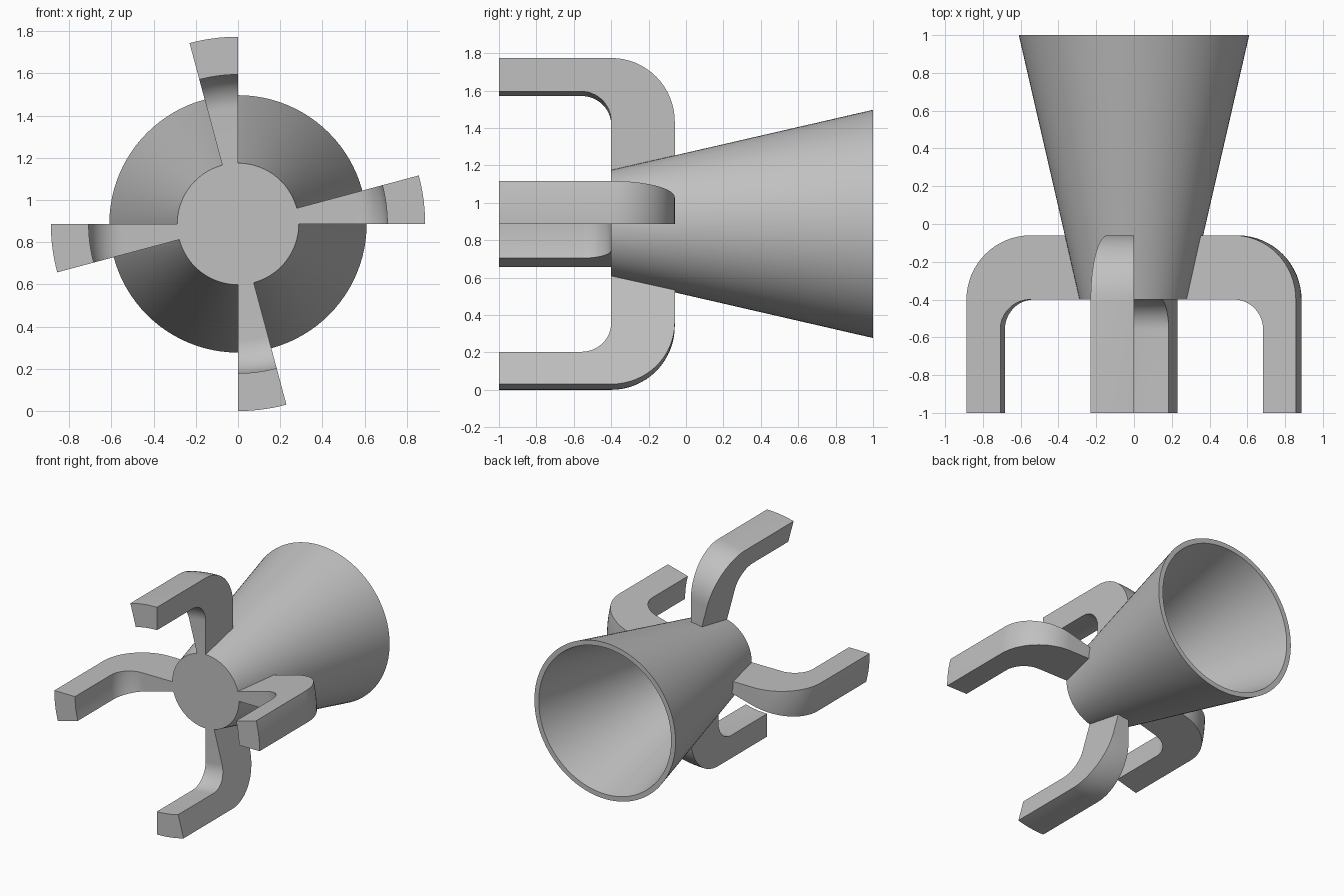
import bpy, math
from math import sin, cos, radians

# Remove the default cube only
cube = bpy.data.objects.get("Cube")
if cube:
    bpy.data.objects.remove(cube, do_unlink=True)

AXIS_Z = 0.887      # height of the horizontal axis
ARM_R = 0.887       # outer radius of the prongs

grey = bpy.data.materials.new("plain_grey")
grey.use_nodes = True
colour = (0.53, 0.53, 0.53, 1)
grey.diffuse_color = colour
grey.node_tree.nodes["Principled BSDF"].inputs["Base Color"].default_value = colour


def sweep(name, profile, start, angle, steps):
    """Revolve a closed (radius, y) profile about the y axis; cap it if partial."""
    full = angle == 360
    rings = steps if full else steps + 1
    n = len(profile)
    verts = []
    for i in range(rings):
        a = radians(start + angle * i / steps)
        verts += [(r * cos(a), y, AXIS_Z + r * sin(a)) for r, y in profile]
    faces = []
    for i in range(steps):
        a, b = i * n, (i + 1) % rings * n
        for j in range(n if not full else n - 1):
            k = (j + 1) % n
            faces.append((a + j, a + k, b + k, b + j))
    if full:
        # flat discs close both ends of an open profile
        faces.append([i * n for i in range(rings)][::-1])
        faces.append([i * n + n - 1 for i in range(rings)])
    else:
        faces.append(list(range(n))[::-1])
        faces.append([steps * n + j for j in range(n)])
    mesh = bpy.data.meshes.new(name)
    mesh.from_pydata(verts, [], faces)
    mesh.materials.append(grey)
    obj = bpy.data.objects.new(name, mesh)
    bpy.context.collection.objects.link(obj)

    # Consistent outward normals, smooth with sharp edges
    bpy.ops.object.select_all(action='DESELECT')
    obj.select_set(True)
    bpy.context.view_layer.objects.active = obj
    bpy.ops.object.mode_set(mode='EDIT')
    bpy.ops.mesh.select_all(action='SELECT')
    bpy.ops.mesh.normals_make_consistent(inside=False)
    bpy.ops.object.mode_set(mode='OBJECT')
    bpy.ops.object.shade_smooth_by_angle(angle=radians(30))
    return obj


def arc(r, y, radius, a0, a1, steps=16):
    """Points of a circular bend in the (radius, y) plane."""
    turn = [radians(a0 + (a1 - a0) * i / steps) for i in range(steps + 1)]
    return [(r + radius * cos(t), y + radius * sin(t)) for t in turn]


# Hollow cone: closed small end at the front, open mouth at the back
sweep("hollow_cone",
      [(0.288, -0.4), (0.61, 1.0), (0.572, 1.0), (0.26, -0.36)],
      0, 360, 96)

# Four bent prongs, each a wedge of a ring
prong = ([(0.27, -0.4), (0.345, -0.06)]
         + arc(ARM_R - 0.34, -0.4, 0.34, 90, 0)
         + [(ARM_R, -1.0), (0.708, -1.0)]
         + arc(0.548, -0.56, 0.16, 0, 90))
for name, start in (("left", 0), ("top", 90), ("right", 180), ("bottom", 270)):
    sweep(name + "_prong", prong, start, 15, 10)
